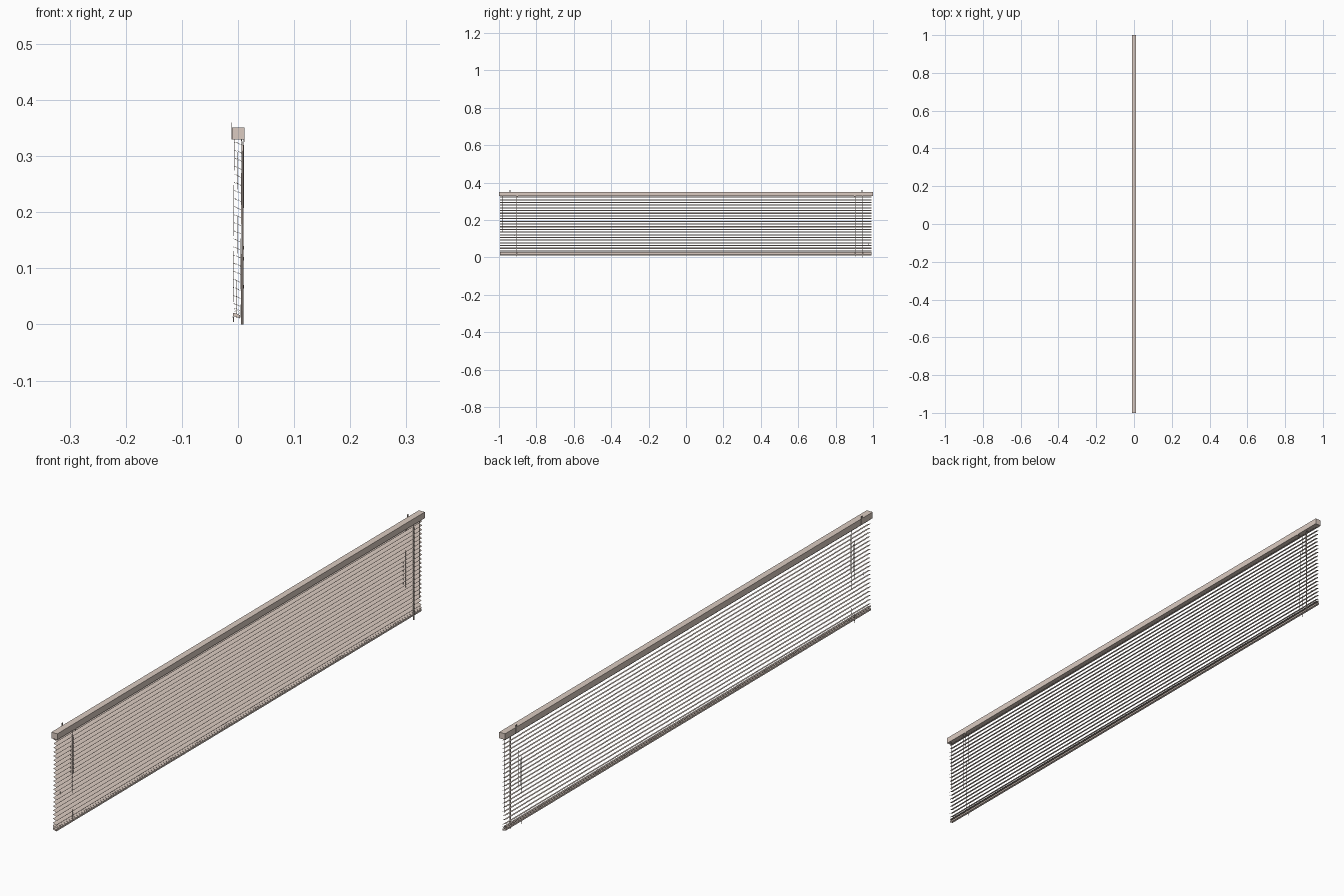
import bpy, bmesh, math
from mathutils import Vector

cube = bpy.data.objects.get("Cube")
if cube:
    bpy.data.objects.remove(cube, do_unlink=True)

beige = bpy.data.materials.new("warm beige")
beige.use_nodes = True
colour = (0.71, 0.6, 0.535, 1)
beige.diffuse_color = colour
beige.node_tree.nodes["Principled BSDF"].inputs["Base Color"].default_value = colour


def finish(name, bm):
    bmesh.ops.recalc_face_normals(bm, faces=bm.faces)
    mesh = bpy.data.meshes.new(name)
    bm.to_mesh(mesh)
    bm.free()
    mesh.materials.append(beige)
    obj = bpy.data.objects.new(name, mesh)
    bpy.context.collection.objects.link(obj)
    return obj


def extrude_profile(name, points, y0, y1):
    """Closed x-z outline drawn out along y."""
    bm = bmesh.new()
    face = bm.faces.new([bm.verts.new((x, y0, z)) for x, z in points])
    made = bmesh.ops.extrude_face_region(bm, geom=[face])["geom"]
    verts = [g for g in made if isinstance(g, bmesh.types.BMVert)]
    bmesh.ops.translate(bm, verts=verts, vec=(0, y1 - y0, 0))
    return finish(name, bm)


def box(name, x0, x1, y0, y1, z0, z1):
    return extrude_profile(name, [(x0, z0), (x1, z0), (x1, z1), (x0, z1)], y0, y1)


def rod(name, start, end, r0, r1=None, sides=8):
    a, b = Vector(start), Vector(end)
    bm = bmesh.new()
    bmesh.ops.create_cone(bm, cap_ends=True, segments=sides, radius1=r0,
                          radius2=r0 if r1 is None else r1, depth=(b - a).length)
    turn = Vector((0, 0, 1)).rotation_difference(b - a).to_matrix()
    bmesh.ops.rotate(bm, verts=bm.verts, matrix=turn)
    bmesh.ops.translate(bm, verts=bm.verts, vec=(a + b) / 2)
    return finish(name, bm)


def slat_outline(cx, cz, width, drop, crown, thick):
    """Arched strip, high at the back and low at the room side."""
    steps = 4
    top = []
    for i in range(steps + 1):
        t = i / steps
        top.append((cx + (t - 0.5) * width,
                    cz + (0.5 - t) * drop + crown * math.sin(math.pi * t)))
    return top + [(x, z - thick) for x, z in reversed(top)]


def hang_x(z):
    """The blind leans slightly back towards the bottom."""
    return -0.0025 + 0.0025 * z / 0.33


# Head rail
box("head_rail", -0.011, 0.0115, -1, 1, 0.33, 0.351)

# Slats, evenly hung, then a few resting on the bottom rail
SLAT_Y = (-0.995, 0.993)
slat_z = [0.035 + i * 0.0144 for i in range(21)]
for z in slat_z + [0.0215, 0.0242, 0.027]:
    outline = slat_outline(hang_x(z), z, 0.0125, 0.0054, 0.0007, 0.0004)
    extrude_profile("slat", outline, *SLAT_Y)

# Bottom rail
extrude_profile("bottom_rail", slat_outline(hang_x(0), 0.0185, 0.0125, 0.004, 0.0007, 0.006),
                *SLAT_Y)

for side in (-1, 1):
    y = 0.905 * side
    # Ladder strings, rungs and lift cord
    for dx in (-0.0066, 0.0066):
        rod("ladder_string", (hang_x(0.01) + dx, y, 0.012), (hang_x(0.33) + dx, y, 0.331),
            0.0004, sides=6)
    for z in slat_z:
        x = hang_x(z)
        rod("ladder_rung", (x - 0.0066, y, z + 0.0022), (x + 0.0066, y, z - 0.0036),
            0.0002, sides=4)
    rod("lift_cord", (hang_x(0), y - 0.004, 0.01), (0, y - 0.004, 0.331), 0.0003, sides=6)
    rod("cord_stop", (hang_x(0) - 0.0055, y, 0.004), (hang_x(0) - 0.0055, y, 0.013), 0.0008)
    # Wall bracket behind the rail with a lip under its front
    y = 0.94 * side
    box("bracket_plate", -0.0118, -0.0108, y - 0.003, y + 0.003, 0.33, 0.36)
    box("bracket_lip", 0.0105, 0.0115, 0.9 * side - 0.003, 0.9 * side + 0.003, 0.325, 0.333)

# Tilt wand with hook
rod("wand_hook", (0.008, 0.945, 0.318), (0.006, 0.945, 0.331), 0.0008)
rod("tilt_wand", (0.0075, 0.945, 0.0), (0.0085, 0.945, 0.32), 0.0021)

# Pull cords with tassels
for y, low in ((-0.98, 0.14), (0.975, 0.07), (-0.915, 0.12)):
    rod("pull_cord", (0.0095, y, low), (0.0095, y, 0.331), 0.0004, sides=6)
    rod("cord_tassel", (0.0095, y, low - 0.006), (0.0095, y, low + 0.006), 0.001, 0.0005)
